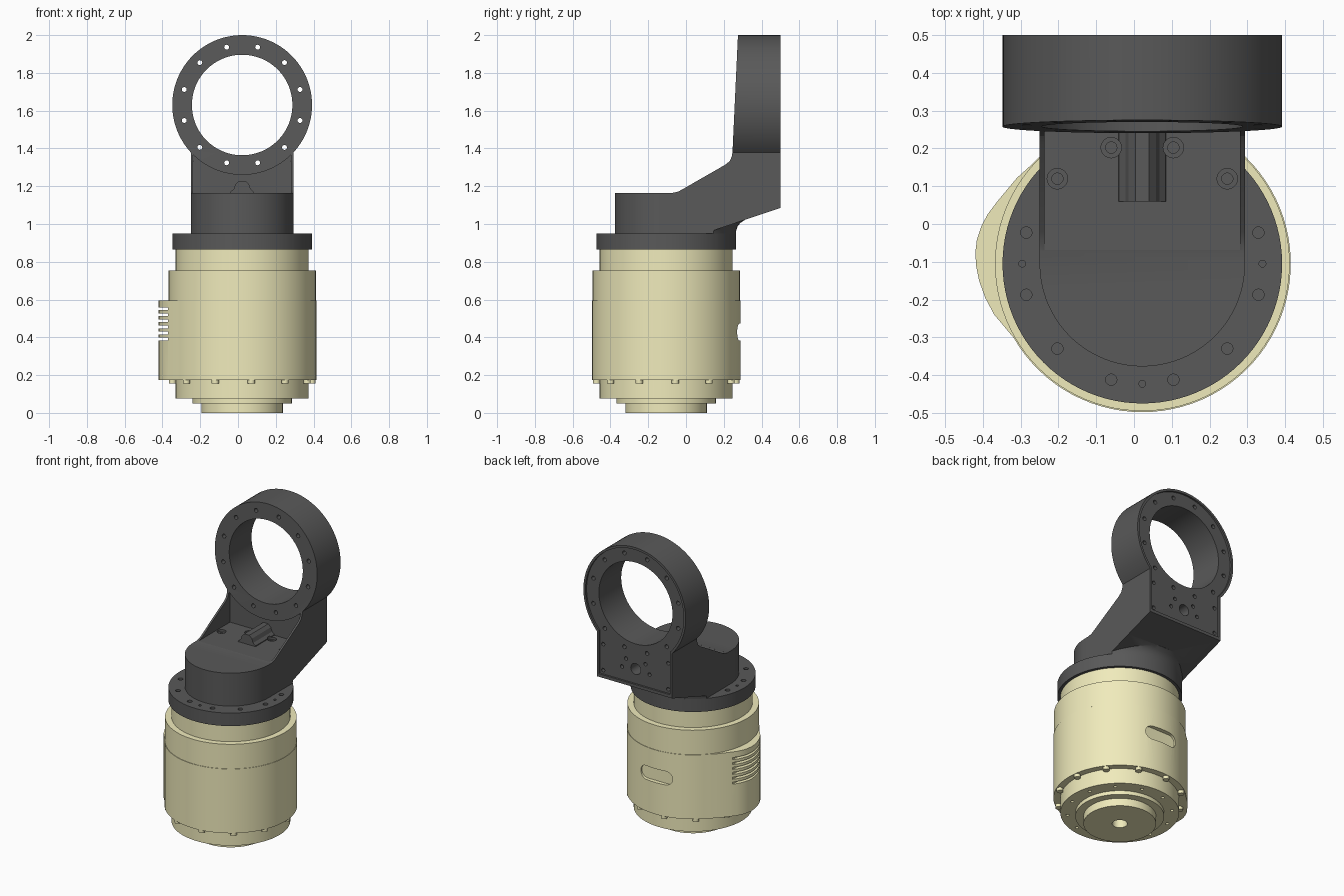
import bpy, bmesh
from math import sin, cos, pi, radians, sqrt
from mathutils import Vector

if "Cube" in bpy.data.objects:
    bpy.data.objects.remove(bpy.data.objects["Cube"])

CX, CY = 0.022, -0.105      # vertical axis of the drive
RZ = 1.63                   # height of the ring centre


def material(name, rgb):
    m = bpy.data.materials.new(name)
    m.diffuse_color = (*rgb, 1)
    m.use_nodes = True
    m.node_tree.nodes["Principled BSDF"].inputs["Base Color"].default_value = m.diffuse_color
    return m


CREAM = material("cream", (0.87, 0.83, 0.50))
DARK = material("dark_grey", (0.10, 0.10, 0.10))


def finish(name, bm, mat=DARK):
    bmesh.ops.recalc_face_normals(bm, faces=bm.faces)
    me = bpy.data.meshes.new(name)
    bm.to_mesh(me)
    bm.free()
    ob = bpy.data.objects.new(name, me)
    bpy.context.collection.objects.link(ob)
    me.materials.append(mat)
    return ob


def lathe(name, profile, mat=DARK, steps=96):
    bm = bmesh.new()
    vs = [bm.verts.new((CX + r, CY, z)) for r, z in profile]
    es = [bm.edges.new(p) for p in zip(vs, vs[1:])]
    bmesh.ops.spin(bm, geom=vs + es, cent=(CX, CY, 0), axis=(0, 0, 1),
                   angle=2 * pi, steps=steps)
    bmesh.ops.remove_doubles(bm, verts=bm.verts, dist=1e-5)
    return finish(name, bm, mat)


def add_prism(bm, pts, move):
    f = bm.faces.new([bm.verts.new(p) for p in pts])
    new = bmesh.ops.extrude_face_region(bm, geom=[f])["geom"]
    bmesh.ops.translate(bm, vec=move, verts=[v for v in new if isinstance(v, bmesh.types.BMVert)])


def prism(name, pts, move, mat=DARK):
    bm = bmesh.new()
    add_prism(bm, pts, move)
    return finish(name, bm, mat)


def pins(name, centres, radius, length, axis, mat=DARK, n=20):
    """Round pins along +z or +y, starting at each centre."""
    bm = bmesh.new()
    move = Vector((0, 0, length)) if axis == "z" else Vector((0, length, 0))
    for x, y, z in centres:
        ring = [(radius * cos(2 * pi * i / n), radius * sin(2 * pi * i / n)) for i in range(n)]
        add_prism(bm, [(x + a, y + b, z) if axis == "z" else (x + a, y, z + b) for a, b in ring], move)
    return finish(name, bm, mat)


def box(x0, x1, y0, y1, z0, z1):
    return prism("box_cutter", [(x0, y0, z0), (x1, y0, z0), (x1, y1, z0), (x0, y1, z0)], (0, 0, z1 - z0))


def boolean(ob, other, op="DIFFERENCE"):
    m = ob.modifiers.new("bool", "BOOLEAN")
    m.operation, m.object, m.solver = op, other, "EXACT"
    bpy.context.view_layer.objects.active = ob
    bpy.ops.object.modifier_apply(modifier=m.name)
    bpy.data.objects.remove(other)


def polar(r, deg, z):
    return (CX + r * cos(radians(deg)), CY + r * sin(radians(deg)), z)


# drive core: stepped turned body with a central bore underneath
core = lathe("drive_core", [(0, .08), (.045, .08), (.045, 0), (.215, 0), (.215, .05), (.263, .05),
                            (.263, .075), (.352, .075), (.352, .58), (.39, .58), (.39, .755),
                            (.352, .755), (.352, .88), (0, .88)], CREAM)
boolean(core, pins("c", [polar(.31, 15 + 30 * k, .05) for k in range(12)], .01, .05, "z"))

# housing: round shell with a bulge on the left
outline = [polar(.393, a, .175)[:2] for a in range(-150, 141, 4)]
outline += [(-.31, .122), (-.36, .062), (-.388, .025), (-.405, -.008), (-.416, -.042), (-.42, -.075),
            (-.418, -.11), (-.41, -.15), (-.394, -.195), (-.37, -.24)]
housing = prism("housing", [(x, y, .175) for x, y in outline], (0, 0, .42), CREAM)
for k in range(6):          # cooling slots
    z = .384 + k * .032
    boolean(housing, box(-.5, -.371, -.4, .3, z, z + .014))
slot = [(.07 + .045 * cos(a), .045 * sin(a)) for a in [radians(-90 + 15 * i) for i in range(13)]]
slot += [(-u, -v) for u, v in slot]
boolean(housing, prism("c", [(CX + u, .26, .427 + v) for u, v in slot], (0, .2, 0)))

# bolt heads under the housing rim
pins("housing_bolts", [polar(.372, 7.5 + 30 * k, .155) for k in range(12)], .019, .03, "z", CREAM)

# flange with bolt and dowel holes
flange = lathe("flange", [(0, .865), (.37, .865), (.37, .95), (0, .95)])
exposed = [a for a in range(15, 360, 30) if not 40 < a < 140]
boolean(flange, pins("c", [polar(.318, a, .9) for a in exposed], .015, .1, "z"))
boolean(flange, pins("c", [polar(.318, a, .91) for a in (0, 180, 270)], .009, .1, "z"))

# arm: side profile plus a blend round the flange, trimmed to a U-shaped plan
side = [(-.42, .93), (.10, .93), (.10, .951), (.30, 1.018), (.5, 1.085), (.5, 1.44), (.249, 1.44),
        (.247, 1.39), (.243, 1.36), (.233, 1.335), (.21, 1.315), (-.02, 1.183), (-.04, 1.172),
        (-.07, 1.165), (-.42, 1.165)]
arm = prism("arm", [(CX - .3, y, z) for y, z in side], (.6, 0, 0))
blend = lathe("blend", [(0, .94), (.369, .94), (.371, .965), (.378, .987), (.392, 1.005),
                        (.415, 1.02), (.415, 1.04), (0, 1.04)])
boolean(arm, blend, "UNION")
HW = .272
plan = [(CX - HW, .5), *[polar(HW, a, 0)[:2] for a in range(180, 361, 4)], (CX + HW, .5)]
boolean(arm, prism("plan", [(x, y, .8) for x, y in plan], (0, 0, 1)), "INTERSECT")

# trough between the thin side walls
boolean(arm, box(CX - .259, CX + .259, -.069, .256, 1.165, 1.6))

# ring with a leaning front face
bm = bmesh.new()
N = 96
pts = [(CX + .37 * cos(2 * pi * i / N), RZ + .37 * sin(2 * pi * i / N)) for i in range(N)]
add_prism(bm, [(x, .5, z) for x, z in pts], (0, -.2, 0))
for v in bm.verts:
    if v.co.y < .4:
        v.co.y = .247 + (v.co.z - 1.4) * .0467
boolean(arm, finish("ring", bm), "UNION")

# centre rib on the trough floor
half = [(.065, -.02), (.062, .005), (.045, .02), (.036, .045), (.018, .063)]
rib = half + [(-u, v) for u, v in reversed(half)]
boolean(arm, prism("rib", [(CX + u, .06, 1.165 + v) for u, v in rib], (0, .22, 0)), "UNION")

# ring bore, shallow rear recess and bolt holes
boolean(arm, pins("c", [(CX, .1, RZ)], .266, .6, "y", n=96))
boolean(arm, pins("c", [(CX, .488, RZ)], .355, .1, "y", n=96))
boolean(arm, box(CX - .258, CX + .258, .488, .6, 1.105, 1.45))
boolean(arm, pins("c", [(CX + .317 * cos(radians(a)), .1, RZ + .317 * sin(radians(a)))
                        for a in range(15, 360, 30)], .013, .6, "y"))

# cable hole and small screw holes low on the rear face
boolean(arm, pins("c", [(CX, .38, 1.2)], .036, .2, "y", n=32))
boolean(arm, pins("c", [(CX + s * u, .44, z) for s in (-1, 1)
                        for u, z in ((.07, 1.25), (.10, 1.19), (.235, 1.13), (.235, 1.30))], .012, .2, "y"))

# counterbored bolt holes in the trough floor
seats = (45, 75, 105, 135)
boolean(arm, pins("c", [polar(.318, a, 1.15) for a in seats], .027, .03, "z", n=32))
boolean(arm, pins("c", [polar(.318, a, 1.09) for a in seats], .015, .08, "z"))

# smooth curved walls, crisp edges
for ob in bpy.context.scene.objects:
    ob.select_set(True)
bpy.context.view_layer.objects.active = arm
bpy.ops.object.shade_smooth_by_angle(angle=radians(25))
